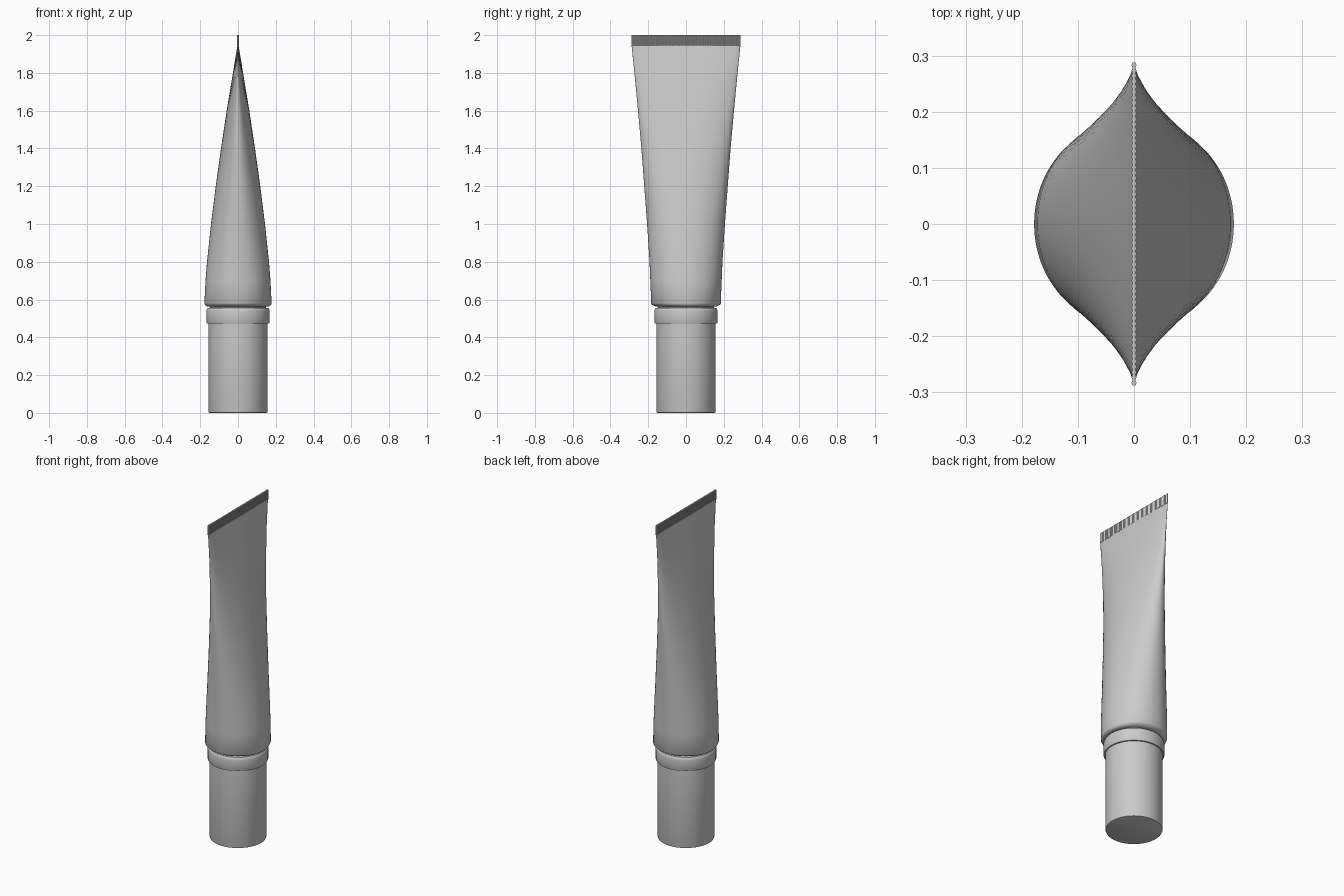
import bpy, bmesh, math

if "Cube" in bpy.data.objects:
    bpy.data.objects.remove(bpy.data.objects["Cube"])

N = 96  # segments around


def loft(name, rings, angle=35):
    """Skin a list of equal-length closed rings and cap both ends."""
    bm = bmesh.new()
    rows = [[bm.verts.new(p) for p in ring] for ring in rings]
    n = len(rows[0])
    for a, b in zip(rows, rows[1:]):
        for i in range(n):
            j = (i + 1) % n
            bm.faces.new((a[i], a[j], b[j], b[i]))
    bm.faces.new(rows[0][::-1])
    bm.faces.new(rows[-1])
    bmesh.ops.recalc_face_normals(bm, faces=bm.faces)
    me = bpy.data.meshes.new(name)
    bm.to_mesh(me)
    bm.free()
    ob = bpy.data.objects.new(name, me)
    bpy.context.collection.objects.link(ob)
    bpy.ops.object.select_all(action='DESELECT')
    ob.select_set(True)
    bpy.context.view_layer.objects.active = ob
    bpy.ops.object.shade_smooth_by_angle(angle=math.radians(angle))
    return ob


def oval(a, b, z, power=1.0):
    ring = []
    for i in range(N):
        t = 2 * math.pi * i / N
        c = math.cos(t)
        ring.append((math.copysign(a * abs(c) ** power, c), b * math.sin(t), z))
    return ring


def lathe(name, profile):
    return loft(name, [oval(r, r, z) for r, z in profile])


def interp(table, z):
    for (z0, v0), (z1, v1) in zip(table, table[1:]):
        if z <= z1:
            return v0 + (v1 - v0) * (z - z0) / (z1 - z0)
    return table[-1][1]


# Screw cap, collar and the neck hidden in the gap
lathe("cap", [(0.150, 0), (0.155, 0.002), (0.157, 0.008), (0.157, 0.478)])
lathe("collar", [(0.155, 0.474), (0.165, 0.474), (0.167, 0.478), (0.167, 0.540),
                 (0.165, 0.549), (0.160, 0.555), (0.150, 0.557)])
lathe("neck", [(0.148, 0.55), (0.148, 0.58)])

# Squeezed tube: round at the shoulder, flat at the seam
depth = [(0.58, 0.178), (0.7, 0.172), (0.8, 0.164), (1.0, 0.143), (1.2, 0.118),
         (1.4, 0.090), (1.6, 0.060), (1.8, 0.027), (1.945, 0.003)]
width = [(0.58, 0.184), (0.8, 0.193), (1.0, 0.206), (1.4, 0.236), (1.7, 0.263), (1.945, 0.288)]
rings = [oval(r, r, z) for r, z in [(0.145, 0.563), (0.164, 0.564), (0.172, 0.568)]]
rings.append(oval(0.176, 0.181, 0.574))
for z in [d[0] for d in depth]:
    rings.append(oval(interp(depth, z), interp(width, z), z, 0.95))
loft("tube_body", rings, 50)

# Ribbed crimp seal along the top
ribs = 60
side = []
for i in range(ribs * 2 + 1):
    y = -0.288 + 0.576 * i / (ribs * 2)
    side.append((0.0045 if i % 2 else 0.0025, y))
outline = side + [(-x, y) for x, y in reversed(side)]
loft("crimp_seal", [[(x, y, z) for x, y in outline] for z in (1.942, 2.0)])
